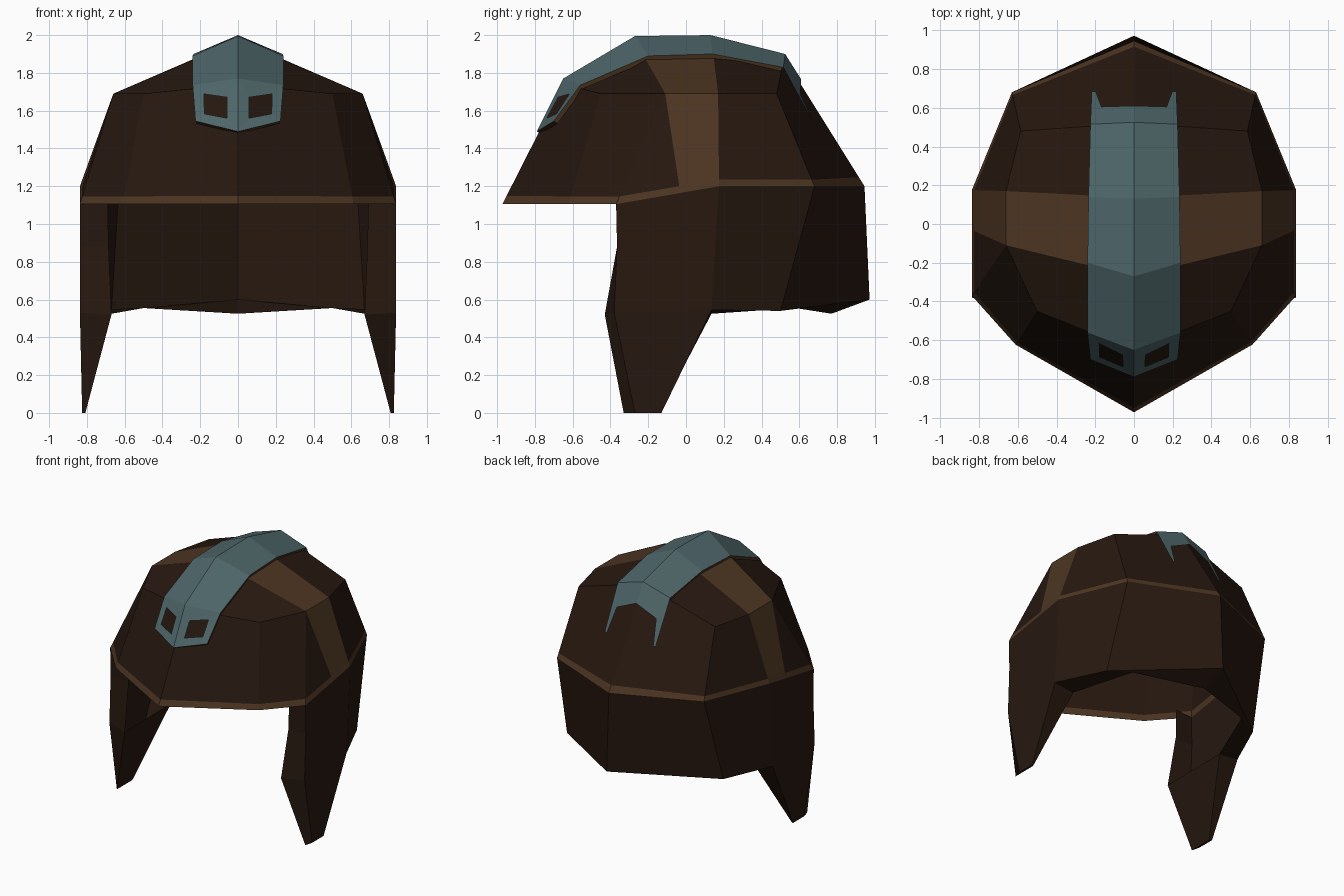
import bpy, bmesh
from mathutils import Vector as V

if "Cube" in bpy.data.objects:
    bpy.data.objects.remove(bpy.data.objects["Cube"])


def material(name, rgb):
    m = bpy.data.materials.new(name)
    m.diffuse_color = (*rgb, 1)
    m.use_nodes = True
    m.node_tree.nodes["Principled BSDF"].inputs["Base Color"].default_value = m.diffuse_color
    return m


LEATHER = material("dark_leather", (0.020, 0.009, 0.005))
TRIM = material("brown_trim", (0.074, 0.036, 0.016))
METAL = material("teal_metal", (0.076, 0.132, 0.141))


def pts(*rows):
    return [V(r) for r in rows]


def build(name, faces, mats):
    """faces: (points, material index) of the right half; mirrored across x = 0."""
    bm = bmesh.new()
    for side in (1, -1):
        for poly, mi in faces:
            corners = []
            for p in poly:
                if not any((p - q).length < 1e-5 for q in corners):
                    corners.append(p)
            if len(corners) < 3:
                continue
            f = bm.faces.new([bm.verts.new((p.x * side, p.y, p.z)) for p in corners])
            f.material_index = mi
    bmesh.ops.remove_doubles(bm, verts=bm.verts, dist=1e-4)
    bmesh.ops.recalc_face_normals(bm, faces=bm.faces)
    me = bpy.data.meshes.new(name)
    bm.to_mesh(me)
    bm.free()
    for m in mats:
        me.materials.append(m)
    ob = bpy.data.objects.new(name, me)
    bpy.context.collection.objects.link(ob)
    return ob


def strip(a, b, mi=0):
    """Quads between two rows of points."""
    return [((a[i], a[i + 1], b[i + 1], b[i]), mi) for i in range(len(a) - 1)]


# Dome rows, from front centre round to back centre
rim = pts((0, -.972, 1.105), (.612, -.622, 1.105), (.837, -.37, 1.105), (.837, -.03, 1.163),
          (.837, .175, 1.2), (.63, .68, 1.2), (0, .945, 1.2))
ridge = pts((0, -.65, 1.74), (0, -.27, 1.97), (0, .135, 1.975), (0, .52, 1.88))
mid = pts((.5, -.45, 1.69), (.66, -.11, 1.69), (.66, .17, 1.69), (.585, .48, 1.69))
upper = [ridge[0], mid[0], mid[1], mid[1], mid[2], mid[3], ridge[3]]

# Dome sheet with a lighter cross band and edge trim
trim_top = [a.lerp(b, .07) for a, b in zip(rim, upper)]
sides, top = strip(trim_top, upper), strip(ridge, mid)
sides[3] = (sides[3][0], 1)
top[1] = (top[1][0], 1)
build("dome", sides + top + strip(rim, trim_top, 1), [LEATHER, TRIM])

# Neck guard and ear flaps: sheet wall with a folded lower lip
# rows go flap front, flap back, rear corner, rear centre
out_top = [rim[2], rim[4], rim[5], rim[6]]
out_low = pts((.837, -.38, .53), (.837, .135, .545), (.67, .5, .54), (0, .972, .6))
lip = pts((.67, -.43, .52), (.67, .135, .525), (.5, .58, .555), (0, .77, .525))
out_tip = pts((.825, -.27, 0), (.825, -.13, 0))
in_tip = pts((.808, -.33, 0), (.808, -.14, 0))
out_bend = V((.837, -.365, .88))
in_top, in_bend = V((.69, -.36, 1.11)), V((.685, -.36, .88))
guard = strip(out_top, out_low)[1:] + strip(out_low, lip)[1:]
guard.append(((out_top[0], out_top[1], out_low[1], out_low[0], out_bend), 0))
guard += strip(out_low[:2], out_tip) + strip(lip[:2], in_tip) + strip(out_tip, in_tip)
guard += strip([out_top[0], out_bend, out_low[0], out_tip[0]],
               [in_top, in_bend, lip[0], in_tip[0]])
guard.append(((out_low[1], lip[1], in_tip[1], out_tip[1]), 0))
build("neck_guard_and_ear_flaps", guard, [LEATHER])

# Metal crest with two eye openings in front and two prongs behind
centre = pts((0, -.79, 1.49), (0, -.65, 1.77), (0, -.27, 1.995), (0, .13, 2), (0, .525, 1.9))
edge = pts((.225, -.70, 1.545), (.24, -.56, 1.735), (.24, -.2, 1.89), (.235, .14, 1.9),
           (.225, .515, 1.83))
crest = strip(centre, edge)[1:]
frame = [centre[0], edge[0], edge[1], centre[1]]
hole = [frame[0].lerp(frame[1], u).lerp(frame[3].lerp(frame[2], u), v)
        for u, v in ((.25, .22), (.78, .24), (.76, .74), (.25, .65))]
crest += strip(frame + frame[:1], hole + hole[:1])
cut_c, cut_i, cut_o = pts((0, .61, 1.765), (.168, .605, 1.69), (.222, .59, 1.69))
tip_i, tip_o = pts((.198, .685, 1.515), (.218, .685, 1.515))
crest += [((centre[4], edge[4], cut_o, cut_i, cut_c), 0), ((cut_i, cut_o, tip_o, tip_i), 0)]
# Thin brown edge under the crest
border = [centre[0]] + edge
hub = V((0, 0, 1.1))
crest += strip(border, [p - (p - hub).normalized() * .025 for p in border], 1)
build("crest", crest, [METAL, TRIM])
